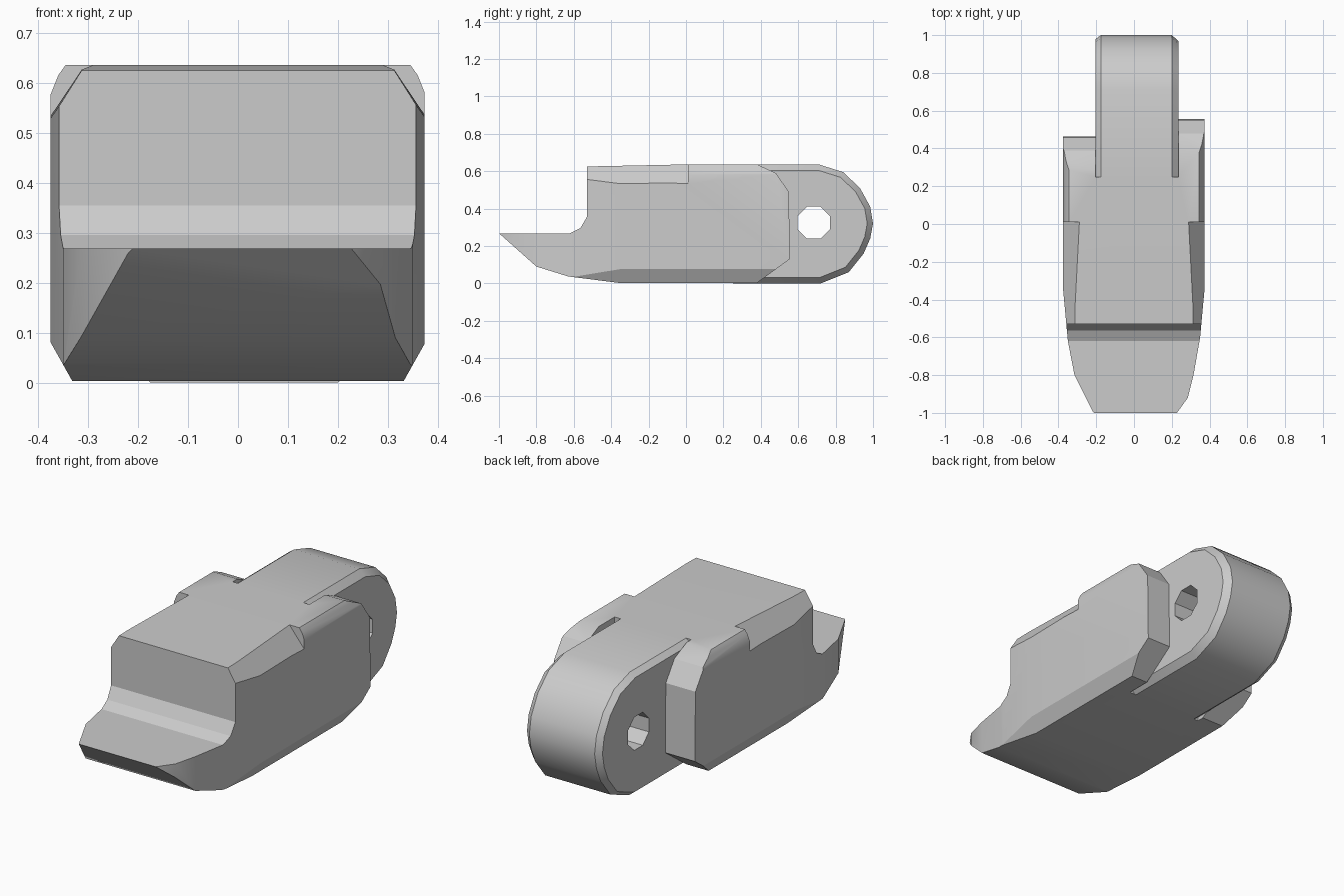
import bpy
import bmesh
import math
from mathutils import Matrix

cube = bpy.data.objects.get("Cube")
if cube:
    bpy.data.objects.remove(cube, do_unlink=True)

grey = bpy.data.materials.new("plain_grey")
grey.use_nodes = True
colour = (0.6, 0.6, 0.6, 1)
grey.diffuse_color = colour
for node in grey.node_tree.nodes:
    if node.type == "BSDF_PRINCIPLED":
        node.inputs["Base Color"].default_value = colour


def loft(name, axis, rings):
    """Join equal point loops, each placed at a position along an axis."""
    bm = bmesh.new()
    loops = []
    for position, points in rings:
        loop = []
        for point in points:
            co = list(point)
            co.insert(axis, position)
            loop.append(bm.verts.new(co))
        loops.append(loop)
    count = len(loops[0])
    for a, b in zip(loops, loops[1:]):
        for i in range(count):
            j = (i + 1) % count
            bm.faces.new((a[i], a[j], b[j], b[i]))
    bm.faces.new(loops[0])
    bm.faces.new(loops[-1])
    bmesh.ops.recalc_face_normals(bm, faces=bm.faces)
    mesh = bpy.data.meshes.new(name)
    bm.to_mesh(mesh)
    bm.free()
    obj = bpy.data.objects.new(name, mesh)
    bpy.context.collection.objects.link(obj)
    mesh.materials.append(grey)
    return obj


def prism(name, axis, start, end, points):
    return loft(name, axis, [(start, points), (end, points)])


def carve(target, tool, operation):
    mod = target.modifiers.new("carve", "BOOLEAN")
    mod.operation = operation
    mod.solver = "EXACT"
    mod.object = tool
    bpy.context.view_layer.update()
    bpy.context.view_layer.objects.active = target
    bpy.ops.object.modifier_apply(modifier=mod.name)
    bpy.data.objects.remove(tool, do_unlink=True)


def smooth(obj, angle):
    bpy.ops.object.select_all(action="DESELECT")
    obj.select_set(True)
    bpy.context.view_layer.objects.active = obj
    bpy.ops.object.shade_smooth_by_angle(angle=math.radians(angle))


# Body: side profile with the stepped toe
body = prism("body", 0, -0.5, 0.5, [
    (-1, 0.268), (-0.62, 0.268), (-0.565, 0.295), (-0.53, 0.355),
    (-0.53, 0.625), (0, 0.636), (0.38, 0.636), (0.48, 0.59),
    (0.55, 0.49), (0.555, 0.13), (0.38, 0.003), (-0.36, 0.003),
    (-0.63, 0.037), (-0.8, 0.09)])

# Trim to the tapered plan, with a slot for the rear lug
plan = prism("plan", 2, -0.2, 0.9, [
    (-0.17, -1.05), (0.22, -1.01), (0.285, -0.92), (0.315, -0.8),
    (0.35, -0.6), (0.373, -0.35), (0.373, 0.7), (0.235, 0.7),
    (0.235, 0.25), (-0.205, 0.25), (-0.205, 0.7), (-0.375, 0.7),
    (-0.375, -0.35), (-0.35, -0.62), (-0.315, -0.8), (-0.22, -0.99)])
carve(body, plan, "INTERSECT")

# Trim to the chamfered cross-section
half = [(0.302, -0.05), (0.38, 0.089), (0.38, 0.565), (0.36, 0.615), (0.3, 0.70)]
section = prism("section", 1, -1.3, 0.9,
                half + [(-x, z) for x, z in reversed(half)])
carve(body, section, "INTERSECT")

# Deeper front shoulder chamfers, ending in a step halfway along
for side in (-1, 1):
    chamfer = loft("chamfer", 1, [
        (-0.7, [(side * x, z) for x, z in ((0.27, 0.69), (0.39, 0.50), (0.5, 0.8))]),
        (0.01, [(side * x, z) for x, z in ((0.26, 0.672), (0.39, 0.512), (0.5, 0.8))])])
    carve(body, chamfer, "DIFFERENCE")

# The right shoulder is shorter than the left
for v in body.data.vertices:
    if v.co.x < 0 and v.co.y > 0.28:
        v.co.y -= 0.092
smooth(body, 25)

# Rear lug: round-ended, with a slim bevel around each rim
outline = [(0.25, 0.636), (0.71, 0.636), (0.84, 0.595), (0.93, 0.51),
           (0.985, 0.41), (1, 0.32), (0.985, 0.24), (0.95, 0.16),
           (0.87, 0.06), (0.72, 0), (0.25, 0)]


def shrunk(f):
    return [(0.69 + (y - 0.69) * f if y > 0.69 else y,
             0.32 + (z - 0.32) * f) for y, z in outline]


lug = loft("rear_lug", 0, [(-0.205, shrunk(0.93)), (-0.175, outline),
                           (0.2, outline), (0.235, shrunk(0.9))])

# Eight-sided pin hole
hole = prism("hole", 0, -0.5, 0.5, [
    (0.683 + 0.093 * math.cos(math.tau * (i + 0.5) / 8),
     0.325 + 0.093 * math.sin(math.tau * (i + 0.5) / 8)) for i in range(8)])
carve(lug, hole, "DIFFERENCE")
smooth(lug, 30)
